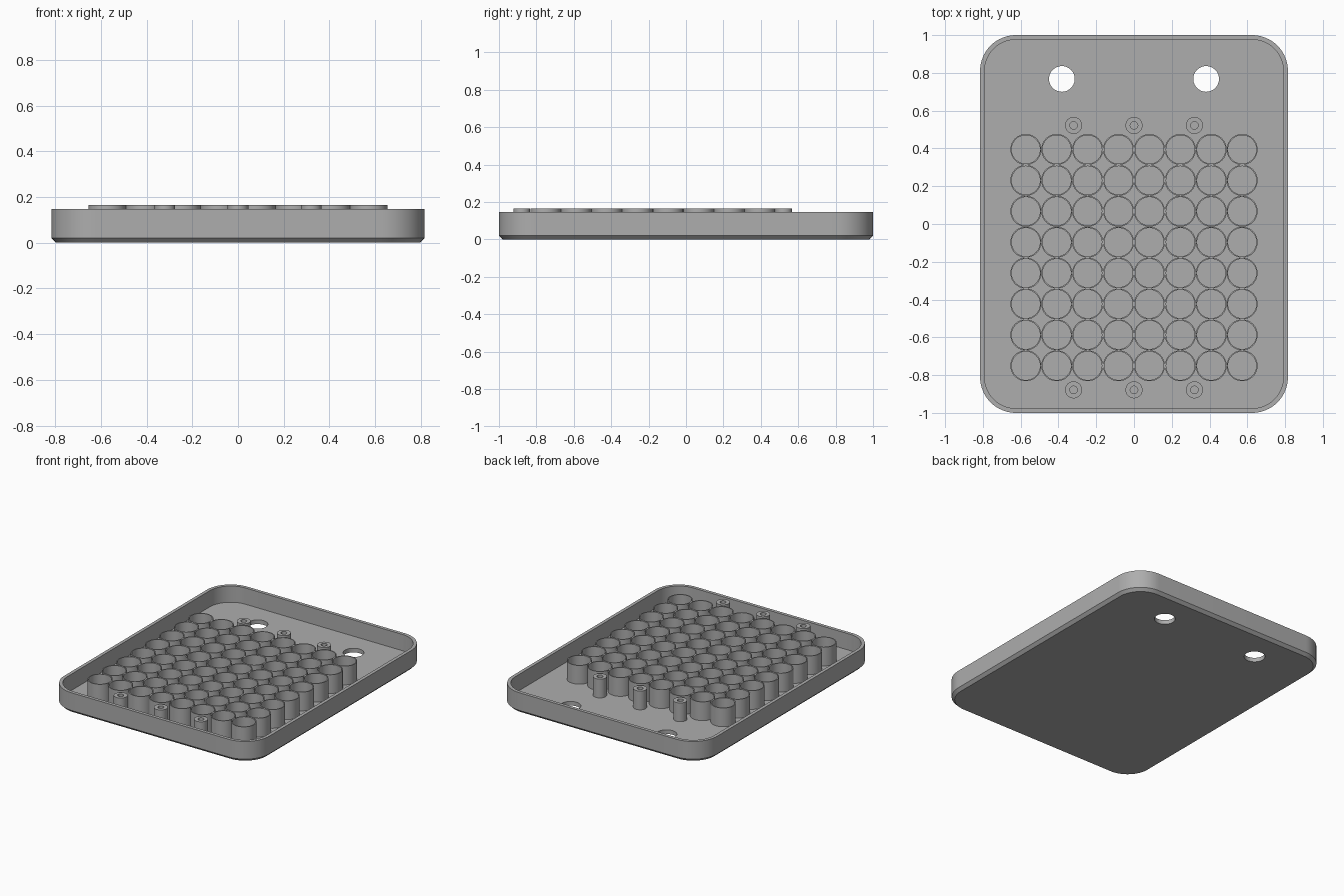
import bpy, bmesh, math

cube = bpy.data.objects.get("Cube")
if cube:
    bpy.data.objects.remove(cube, do_unlink=True)

HALF_X, HALF_Y, CORNER = 0.815, 1.0, 0.19
HEIGHT, WALL, CHAMFER, FLOOR = 0.147, 0.024, 0.02, 0.03
PITCH, GRID, CENTRE_Y, TOP = 0.1636, 8, -0.178, 0.165

grey = bpy.data.materials.new("plain grey")
grey.use_nodes = True
COLOUR = (0.42, 0.42, 0.42, 1)
grey.diffuse_color = COLOUR
grey.node_tree.nodes["Principled BSDF"].inputs["Base Color"].default_value = COLOUR


def make_object(name, bm):
    bmesh.ops.recalc_face_normals(bm, faces=bm.faces)
    mesh = bpy.data.meshes.new(name)
    bm.to_mesh(mesh)
    bm.free()
    mesh.materials.append(grey)
    obj = bpy.data.objects.new(name, mesh)
    bpy.context.collection.objects.link(obj)
    return obj


def smooth(obj):
    bpy.ops.object.select_all(action="DESELECT")
    obj.select_set(True)
    bpy.context.view_layer.objects.active = obj
    bpy.ops.object.shade_smooth_by_angle(angle=math.radians(30))


def bridge(bm, low, high):
    n = len(low)
    for i in range(n):
        j = (i + 1) % n
        bm.faces.new((low[i], low[j], high[j], high[i]))


def rounded_loop(bm, inset, z, steps=16):
    """Rounded rectangle of vertices, moved inward by inset."""
    verts = []
    for k, (sx, sy) in enumerate(((1, 1), (-1, 1), (-1, -1), (1, -1))):
        for i in range(steps + 1):
            a = math.pi / 2 * (k + i / steps)
            r = CORNER - inset
            verts.append(bm.verts.new((sx * (HALF_X - CORNER) + r * math.cos(a),
                                       sy * (HALF_Y - CORNER) + r * math.sin(a), z)))
    return verts


def make_tube(name, outer, inner, segments=48):
    """Open ring standing on the tray floor."""
    bm = bmesh.new()
    rings = []
    for r, z in ((outer, FLOOR), (outer, TOP), (inner, TOP), (inner, FLOOR)):
        rings.append([bm.verts.new((r * math.cos(2 * math.pi * i / segments),
                                    r * math.sin(2 * math.pi * i / segments), z))
                      for i in range(segments)])
    for a, b in zip(rings, rings[1:]):
        bridge(bm, a, b)
    obj = make_object(name, bm)
    smooth(obj)
    return obj


def place_copies(first, spots):
    for i, (x, y) in enumerate(spots):
        obj = first
        if i:
            obj = first.copy()
            bpy.context.collection.objects.link(obj)
        obj.location = (x, y, 0)


# Tray: chamfered base, rounded walls and recessed floor
bm = bmesh.new()
loops = [rounded_loop(bm, inset, z) for inset, z in (
    (CHAMFER, 0), (0, CHAMFER), (0, HEIGHT), (WALL, HEIGHT), (WALL, FLOOR))]
for a, b in zip(loops, loops[1:]):
    bridge(bm, a, b)
bm.faces.new(loops[0])
bm.faces.new(loops[-1])
tray = make_object("tray", bm)

# Two round holes through the floor at the back
bm = bmesh.new()
for x in (-0.382, 0.382):
    made = bmesh.ops.create_cone(bm, cap_ends=True, segments=48, radius1=0.068,
                                 radius2=0.068, depth=0.2)
    bmesh.ops.translate(bm, verts=made["verts"], vec=(x, 0.768, 0))
cutter = make_object("hole_cutter", bm)
cutter.hide_render = True
cut = tray.modifiers.new("holes", "BOOLEAN")
cut.operation = "DIFFERENCE"
cut.solver = "EXACT"
cut.object = cutter
bpy.ops.object.select_all(action="DESELECT")
bpy.context.view_layer.objects.active = tray
tray.select_set(True)
bpy.ops.object.modifier_apply(modifier=cut.name)
bpy.data.objects.remove(cutter, do_unlink=True)
smooth(tray)

# Grid of thin cups
offsets = [(i - (GRID - 1) / 2) * PITCH for i in range(GRID)]
place_copies(make_tube("cup", 0.0818, 0.075),
             [(x, CENTRE_Y + y) for y in offsets for x in offsets])

# Screw posts in front of and behind the grid
place_copies(make_tube("screw_post", 0.045, 0.02),
             [(x, CENTRE_Y + y) for y in (-0.7, 0.7) for x in (-0.32, 0, 0.32)])
